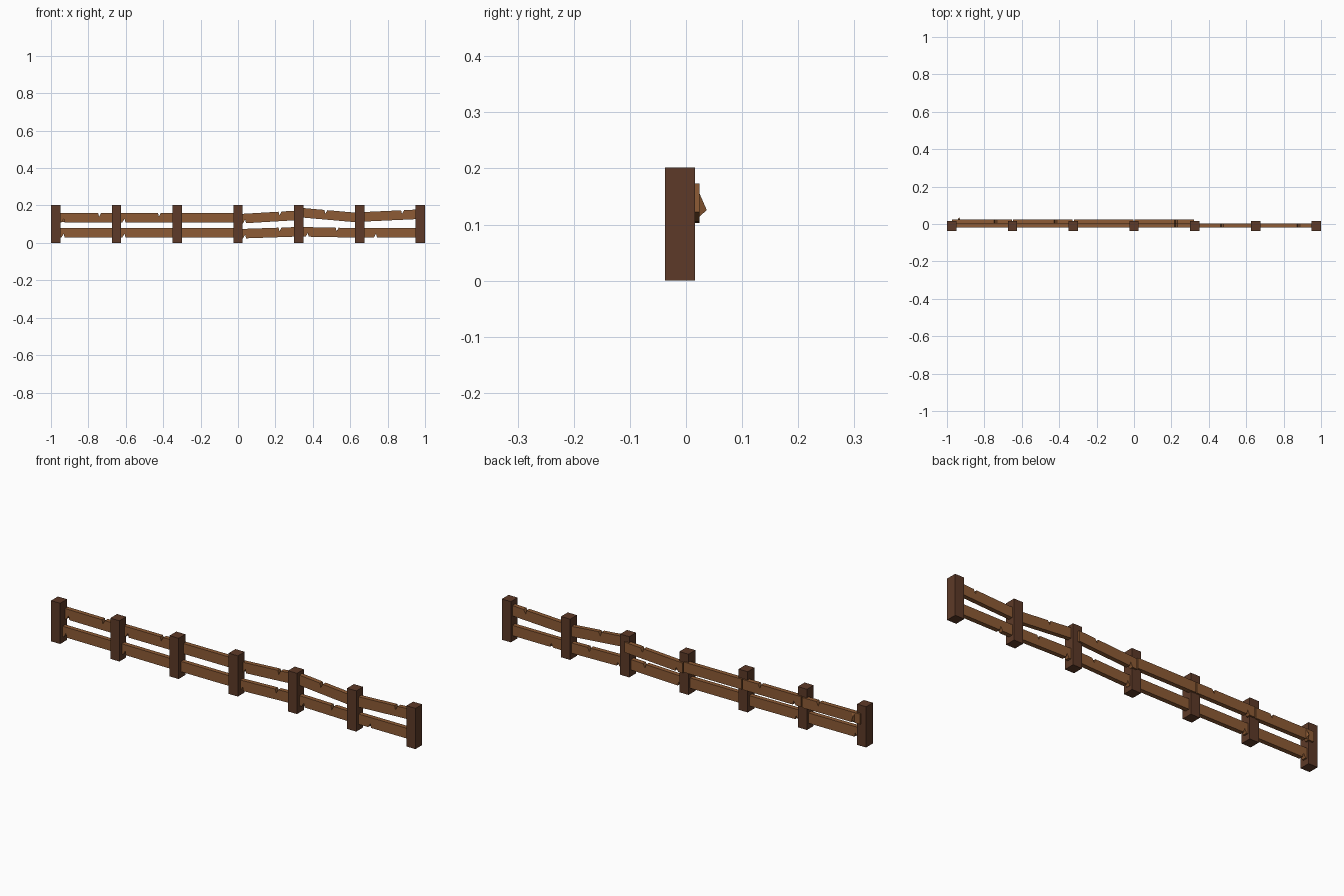
import bpy, bmesh

if "Cube" in bpy.data.objects:
    bpy.data.objects.remove(bpy.data.objects["Cube"])

def material(name, color):
    m = bpy.data.materials.new(name)
    m.diffuse_color = (*color, 1)
    m.use_nodes = True
    m.node_tree.nodes["Principled BSDF"].inputs["Base Color"].default_value = m.diffuse_color
    return m

DARK = material("dark_wood", (0.11, 0.042, 0.021))
LIGHT = material("light_wood", (0.27, 0.105, 0.035))

def finish(bm, name, mat):
    bmesh.ops.recalc_face_normals(bm, faces=bm.faces)
    me = bpy.data.meshes.new(name)
    bm.to_mesh(me)
    bm.free()
    ob = bpy.data.objects.new(name, me)
    me.materials.append(mat)
    bpy.context.collection.objects.link(ob)
    return ob

def post(x):
    bm = bmesh.new()
    bmesh.ops.create_cube(bm, size=1)
    ob = finish(bm, "post", DARK)
    ob.scale = (0.05, 0.053, 0.202)
    ob.location = (x, -0.0105, 0.101)

def rail(name, x0, x1, z0, z1, y0, top=(), bottom=(), h=0.051, t=0.022):
    """Plank from (x0,z0) to (x1,z1), lower edge heights, with V notches at given x."""
    def low(x):
        return z0 + (z1 - z0) * (x - x0) / (x1 - x0)
    w, d = 0.008, 0.02
    pts = [(x0, low(x0))]
    for x in sorted(bottom):
        pts += [(x - w, low(x - w)), (x + 0.003, low(x) + d), (x + w, low(x + w))]
    pts += [(x1, low(x1)), (x1, low(x1) + h)]
    for x in sorted(top, reverse=True):
        pts += [(x + w, low(x + w) + h), (x - 0.003, low(x) + h - d), (x - w, low(x - w) + h)]
    pts.append((x0, low(x0) + h))
    bm = bmesh.new()
    f = bm.faces.new([bm.verts.new((x, y0, z)) for x, z in pts])
    r = bmesh.ops.extrude_face_region(bm, geom=[f])
    for v in r["geom"]:
        if isinstance(v, bmesh.types.BMVert):
            v.co.y += t
    finish(bm, name, LIGHT)

# Posts
xs = [-0.975 + 0.325 * i for i in range(7)]
for x in xs:
    post(x)

# Upper rails: four behind the post centres, two through them
BACK, MID = 0.002, -0.018
upper = [(0.11, 0.108, BACK, [-0.74], [-0.935]),
         (0.11, 0.11, BACK, [-0.42], [-0.61]),
         (0.11, 0.11, BACK, [], []),
         (0.103, 0.122, BACK, [0.225], [0.035]),
         (0.137, 0.109, MID, [0.47], []),
         (0.113, 0.128, MID, [0.88], [])]
for i, (a, b, y, top, bot) in enumerate(upper):
    rail("upper_rail", xs[i] + 0.003, xs[i + 1] - 0.003, a, b, y, top, bot)

# Lower rails, set within the posts
lower = [(0.03, 0.029, [], [-0.935]),
         (0.03, 0.028, [], [-0.61]),
         (0.029, 0.029, [], []),
         (0.023, 0.034, [0.225], [0.035]),
         (0.034, 0.028, [0.53], [0.37]),
         (0.029, 0.029, [], [0.735])]
for i, (a, b, top, bot) in enumerate(lower):
    rail("lower_rail", xs[i] + 0.003, xs[i + 1] - 0.003, a, b, MID, top, bot)

# Splinter standing off the back of the first upper rail
bm = bmesh.new()
base = [bm.verts.new((x, 0.022, z)) for x, z in
        [(-0.943, 0.112), (-0.928, 0.112), (-0.928, 0.16), (-0.943, 0.16)]]
tip = bm.verts.new((-0.935, 0.037, 0.126))
bm.faces.new(base)
for i in range(4):
    bm.faces.new((base[i], base[(i + 1) % 4], tip))
finish(bm, "splinter", LIGHT)
